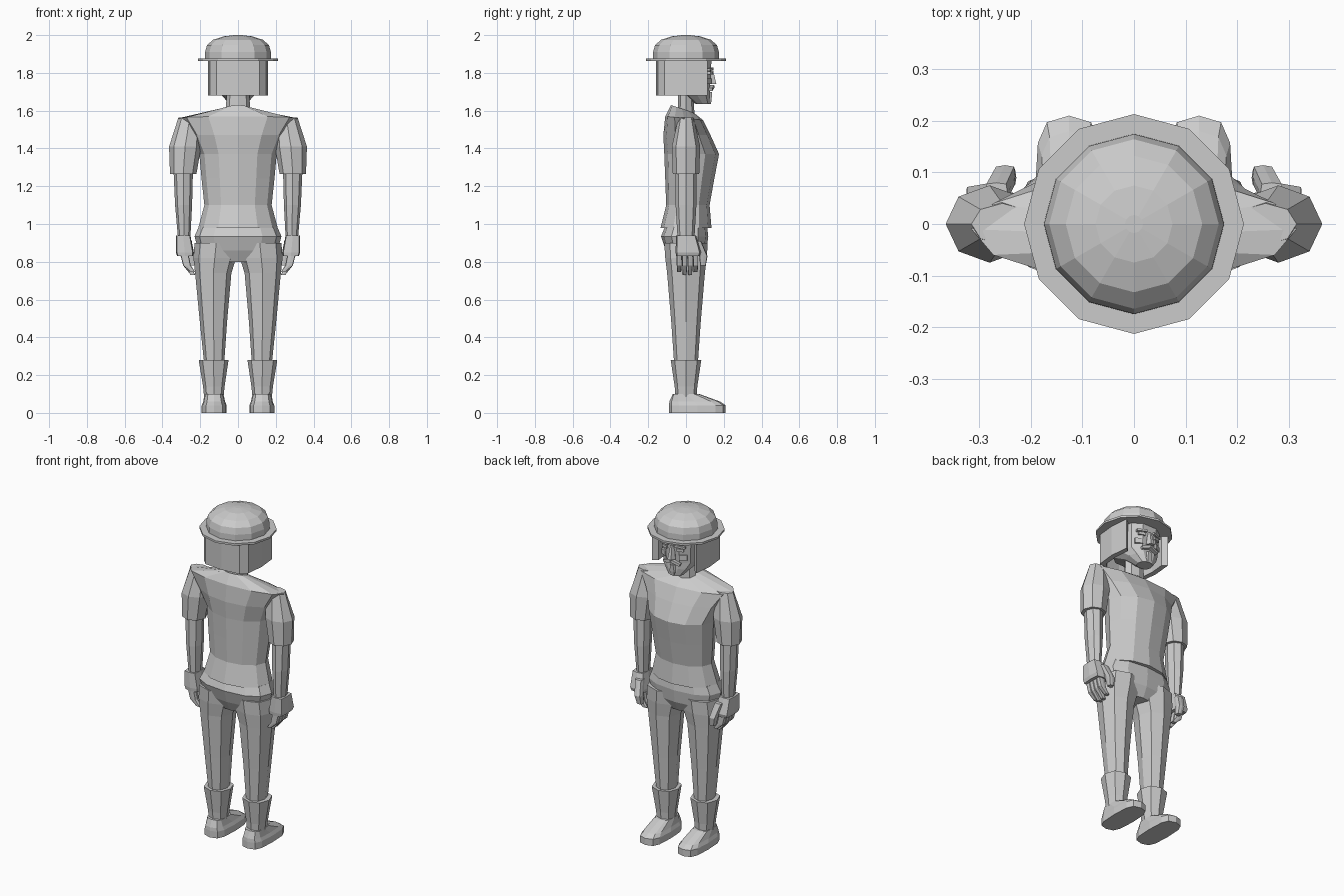
import bpy, bmesh, math
from mathutils import Matrix, Vector

if "Cube" in bpy.data.objects:
    bpy.data.objects.remove(bpy.data.objects["Cube"], do_unlink=True)

grey = bpy.data.materials.new("plain_grey")
grey.use_nodes = True
grey.diffuse_color = (.6, .6, .6, 1)
grey.node_tree.nodes["Principled BSDF"].inputs["Base Color"].default_value = grey.diffuse_color


def finish(name, bm, paired=False):
    """Turn the mesh into an object, mirrored across the body when it is one of a pair."""
    bmesh.ops.recalc_face_normals(bm, faces=bm.faces)
    mesh = bpy.data.meshes.new(name)
    bm.to_mesh(mesh)
    bm.free()
    mesh.materials.append(grey)
    part = bpy.data.objects.new(name, mesh)
    bpy.context.collection.objects.link(part)
    if paired:
        mirror = part.modifiers.new("other_side", "MIRROR")
        mirror.use_mirror_merge = False
    return part


def rounded(angle, power):
    """Point on a unit outline that grows squarer as the power rises."""
    def squared(value):
        return math.copysign(abs(round(value, 6)) ** (2 / power), value)
    return squared(math.cos(angle)), squared(math.sin(angle))


def ring(z, wide, deep, x=0, y=0, tilt=0):
    """Cross-section with half width, half depth, centre and forward slope."""
    return Vector((x, y, z)), wide, deep, tilt


def bridge(bm, first, second):
    for i in range(len(first)):
        bm.faces.new((first[i - 1], first[i], second[i], second[i - 1]))


def loft(name, *rings, sides=8, power=2, paired=False):
    """Skin a stack of cross-sections and cap both ends."""
    bm = bmesh.new()
    loops = []
    for centre, wide, deep, tilt in rings:
        outline = [rounded(math.tau * i / sides, power) for i in range(sides)]
        loops.append([bm.verts.new(centre + Vector((u * wide, v * deep, v * tilt)))
                      for u, v in outline])
    for lower, upper in zip(loops, loops[1:]):
        bridge(bm, lower, upper)
    bm.faces.new(loops[0])
    bm.faces.new(loops[-1])
    return finish(name, bm, paired)


def face_plate(name, place, size, roll=0, turn=0):
    """Mirrored block on the face, rolled about y and turned about z."""
    bm = bmesh.new()
    spin = Matrix.Rotation(turn, 4, "Z") @ Matrix.Rotation(roll, 4, "Y")
    shape = Matrix.Translation(place) @ spin @ Matrix.Diagonal((*size, 1))
    bmesh.ops.create_cube(bm, size=1, matrix=shape)
    return finish(name, bm, paired=True)


# Hat: flat brim and domed crown
brim_height = 1.87
crown_height = 2 - brim_height
loft("hat_brim", ring(brim_height - .007, wide=.213, deep=.213),
     ring(brim_height + .005, wide=.213, deep=.213), sides=12)
dome = []
for step in range(6):
    rise = math.sin(math.pi / 2 * step / 5)
    radius = .175 * max(math.sqrt(1 - rise ** 4), .1)
    dome.append(ring(brim_height + crown_height * rise, wide=radius, deep=radius))
loft("hat_crown", *dome, sides=12)

# Hair: a bobbed shell open towards the face
bm = bmesh.new()
columns = []
for step in range(9):
    u, v = rounded(math.radians(30 - 30 * step), power=4)
    corners = ((.16, 1.68), (.16, brim_height), (.13, brim_height), (.13, 1.68))
    columns.append([bm.verts.new((u * reach, v * reach, z)) for reach, z in corners])
for near, far in zip(columns, columns[1:]):
    bridge(bm, near, far)
bm.faces.new(columns[0])
bm.faces.new(columns[-1])
finish("hair", bm)

# Head and neck
loft("head",
     ring(1.635, wide=.045, deep=.04, y=.09),
     ring(1.68, wide=.085, deep=.07, y=.06),
     ring(1.72, wide=.11, deep=.12, y=.01),
     ring(brim_height, wide=.12, deep=.12, y=.02),
     sides=10, power=2.5)
loft("neck", ring(1.56, wide=.065, deep=.045), ring(1.72, wide=.06, deep=.04))

# Face
loft("nose",
     ring(1.74, wide=.024, deep=.03, y=.135),
     ring(1.82, wide=.01, deep=.02, y=.125), sides=6)
loft("goatee",
     ring(1.635, wide=.02, deep=.025, y=.11),
     ring(1.66, wide=.03, deep=.03, y=.11),
     ring(1.7, wide=.02, deep=.02, y=.12), sides=6)
face_plate("moustache", place=(.026, .13, 1.72), size=(.055, .03, .016), roll=.3, turn=-.2)
face_plate("eyebrows", place=(.05, .125, 1.82), size=(.06, .025, .012), roll=.1, turn=-.3)
face_plate("eyes", place=(.05, .125, 1.8), size=(.04, .02, .016), turn=-.3)
face_plate("cheeks", place=(.06, .11, 1.755), size=(.045, .03, .03), turn=-.5)

# Shirt with a sloping collar
loft("shirt",
     ring(.98, wide=.21, deep=.135),
     ring(1.1, wide=.178, deep=.115, y=.01),
     ring(1.24, wide=.193, deep=.13, y=.02),
     ring(1.37, wide=.205, deep=.145, y=.03),
     ring(1.47, wide=.25, deep=.125, y=.005),
     ring(1.56, wide=.315, deep=.1, y=-.01, tilt=-.01),
     ring(1.61, wide=.065, deep=.06, y=-.02, tilt=-.02),
     sides=12)

# Short sleeves and arms
loft("sleeves",
     ring(1.265, wide=.07, deep=.07, x=.29),
     ring(1.41, wide=.085, deep=.075, x=.28),
     ring(1.565, wide=.06, deep=.04, x=.255),
     paired=True)
loft("arms",
     ring(.93, wide=.033, deep=.045, x=.285),
     ring(1.1, wide=.045, deep=.055, x=.288),
     ring(1.3, wide=.052, deep=.055, x=.29),
     paired=True)

# Hands with curled fingers
loft("hands",
     ring(.83, wide=.042, deep=.063, x=.28, y=.01),
     ring(.85, wide=.047, deep=.067, x=.282, y=.012),
     ring(.94, wide=.038, deep=.053, x=.29),
     power=6, paired=True)
loft("thumbs",
     ring(.78, wide=.015, deep=.015, x=.243, y=.09),
     ring(.83, wide=.02, deep=.022, x=.25, y=.092),
     ring(.91, wide=.022, deep=.02, x=.267, y=.06),
     power=5, paired=True)
for number, finger in enumerate(("little", "ring", "middle", "index")):
    row = -.036 + .029 * number
    tip = .73 if finger in ("ring", "middle") else .745
    loft(finger + "_fingers",
         ring(tip, wide=.012, deep=.01, x=.238, y=row),
         ring(.78, wide=.02, deep=.013, x=.27, y=row),
         ring(.84, wide=.022, deep=.014, x=.284, y=row),
         power=5, paired=True)

# Trousers
loft("trouser_seat",
     ring(.8, wide=.1, deep=.08),
     ring(.86, wide=.21, deep=.108),
     ring(.935, wide=.23, deep=.125, y=-.007),
     ring(.985, wide=.208, deep=.112),
     sides=12, power=2.4)
loft("trouser_legs",
     ring(.25, wide=.052, deep=.062, x=.126),
     ring(.48, wide=.072, deep=.078, x=.13),
     ring(.74, wide=.096, deep=.1, x=.131),
     ring(.82, wide=.113, deep=.11, x=.123),
     ring(.9, wide=.115, deep=.115, x=.115),
     power=2.3, paired=True)

# Boots
loft("boot_shafts",
     ring(.07, wide=.05, deep=.055, x=.128),
     ring(.14, wide=.057, deep=.06, x=.128),
     ring(.28, wide=.079, deep=.081, x=.129),
     power=2.3, paired=True)
loft("shoes",
     ring(0, wide=.066, deep=.15, x=.126, y=.06),
     ring(.04, wide=.066, deep=.15, x=.126, y=.06),
     ring(.06, wide=.058, deep=.134, x=.126, y=.046),
     ring(.1, wide=.05, deep=.07, x=.127),
     sides=12, power=3.2, paired=True)
